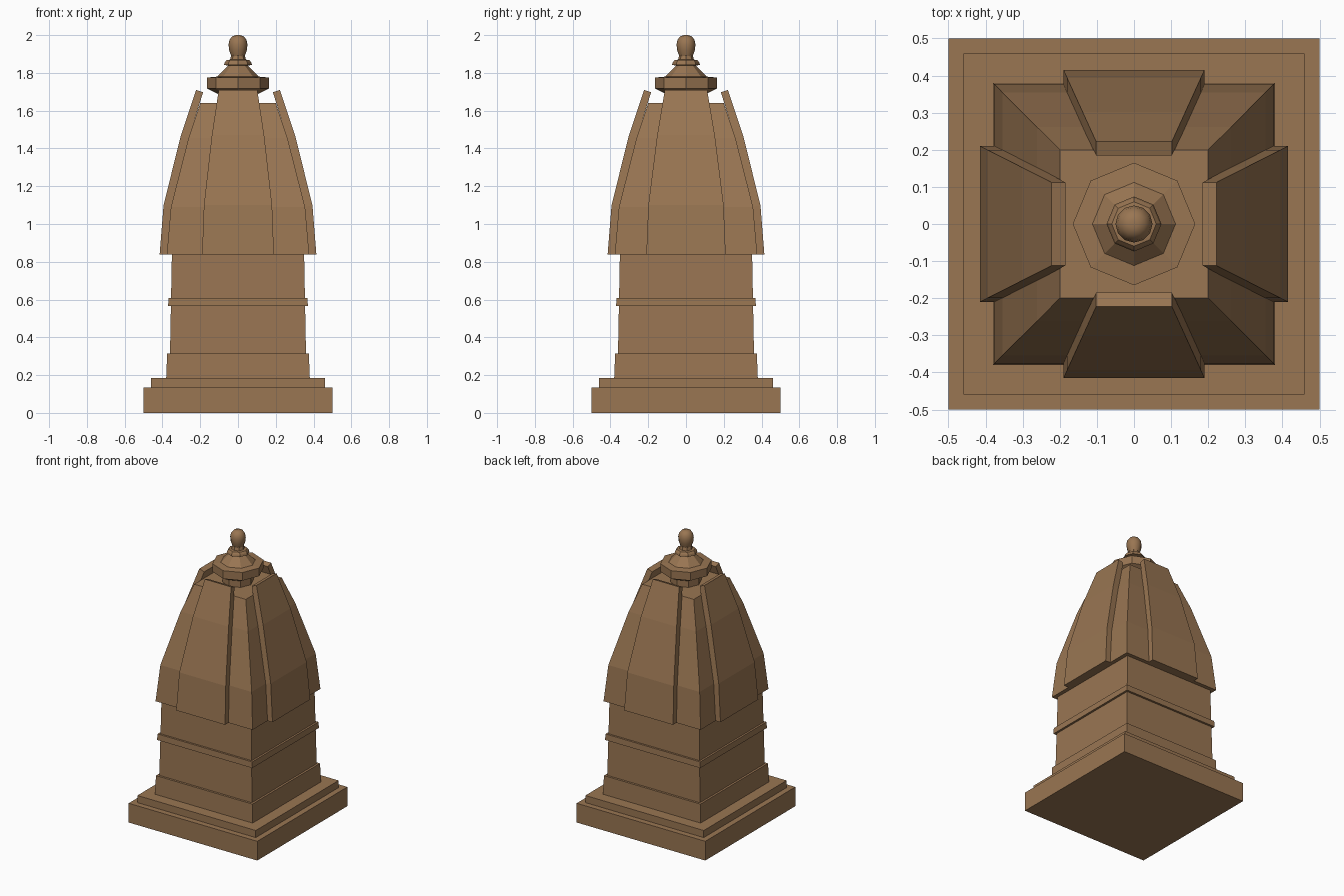
import bpy, bmesh
from math import cos, sin, pi, radians

if "Cube" in bpy.data.objects:
    bpy.data.objects.remove(bpy.data.objects["Cube"])

stone = bpy.data.materials.new("brown_stone")
stone.diffuse_color = (0.32, 0.18, 0.085, 1)
stone.use_nodes = True
stone.node_tree.nodes["Principled BSDF"].inputs["Base Color"].default_value = stone.diffuse_color


def finish(name, bm):
    bmesh.ops.recalc_face_normals(bm, faces=bm.faces)
    mesh = bpy.data.meshes.new(name)
    bm.to_mesh(mesh)
    bm.free()
    mesh.materials.append(stone)
    obj = bpy.data.objects.new(name, mesh)
    bpy.context.collection.objects.link(obj)
    return obj


def loft(name, rings):
    """Skin a stack of equal-length point rings and cap both ends."""
    bm = bmesh.new()
    rows = [[bm.verts.new(p) for p in ring] for ring in rings]
    n = len(rows[0])
    for a, b in zip(rows, rows[1:]):
        for i in range(n):
            j = (i + 1) % n
            bm.faces.new((a[i], a[j], b[j], b[i]))
    bm.faces.new(rows[0][::-1])
    bm.faces.new(rows[-1])
    return finish(name, bm)


def square_stack(name, profile):
    return loft(name, [[(-r, -r, z), (r, -r, z), (r, r, z), (-r, r, z)]
                       for r, z in profile])


def turned(name, profile, sides=8):
    return loft(name, [[(r * cos(2 * pi * i / sides), r * sin(2 * pi * i / sides), z)
                        for i in range(sides)] for r, z in profile])


# Stepped square base and shaft
square_stack("plinth", [(0.5, 0), (0.5, 0.135)])
square_stack("plinth_step", [(0.46, 0.135), (0.46, 0.185)])
square_stack("shaft_foot", [(0.38, 0.185), (0.375, 0.315)])
square_stack("shaft", [(0.36, 0.315), (0.35, 0.84)])
square_stack("shaft_band", [(0.37, 0.565), (0.368, 0.607)])

# Curved square dome
square_stack("dome", [(0.377, 0.838), (0.355, 1.09), (0.262, 1.455), (0.2, 1.64)])

# Raised tapering panel on each side of the dome: (outer, z), (inner, z)
panel = [((0.415, 0.838), (0.37, 0.838)), ((0.394, 1.1), (0.35, 1.09)),
         ((0.302, 1.47), (0.26, 1.455)), ((0.222, 1.71), (0.185, 1.697))]
for k, side in enumerate(("front", "right", "back", "left")):
    w_top, w_bottom = ((0.102, 0.19), (0.112, 0.21))[k % 2]
    c, s = ((1, 0), (0, 1), (-1, 0), (0, -1))[k]
    rings = []
    for (ro, zo), (ri, zi) in panel:
        w = w_top + (w_bottom - w_top) * (ro - 0.222) / 0.193
        pts = [(-w, -ro, zo), (w, -ro, zo), (w, -ri, zi), (-w, -ri, zi)]
        rings.append([(x * c - y * s, x * s + y * c, z) for x, y, z in pts])
    loft("dome_panel_" + side, rings)

# Octagonal finial with a ball on top
turned("finial_cap", [(0.1, 1.63), (0.1, 1.685), (0.165, 1.718), (0.165, 1.775),
                      (0.112, 1.78), (0.05, 1.84)])
turned("finial_collar", [(0.05, 1.838), (0.074, 1.842), (0.07, 1.855),
                         (0.06, 1.868), (0.042, 1.87), (0.036, 1.895)])
ball = turned("finial_ball", [(0.034, 1.885), (0.047, 1.92), (0.05, 1.95),
                              (0.045, 1.975), (0.03, 1.994), (0.012, 2.0)], 12)
bpy.context.view_layer.objects.active = ball
ball.select_set(True)
bpy.ops.object.shade_smooth_by_angle(angle=radians(50))
